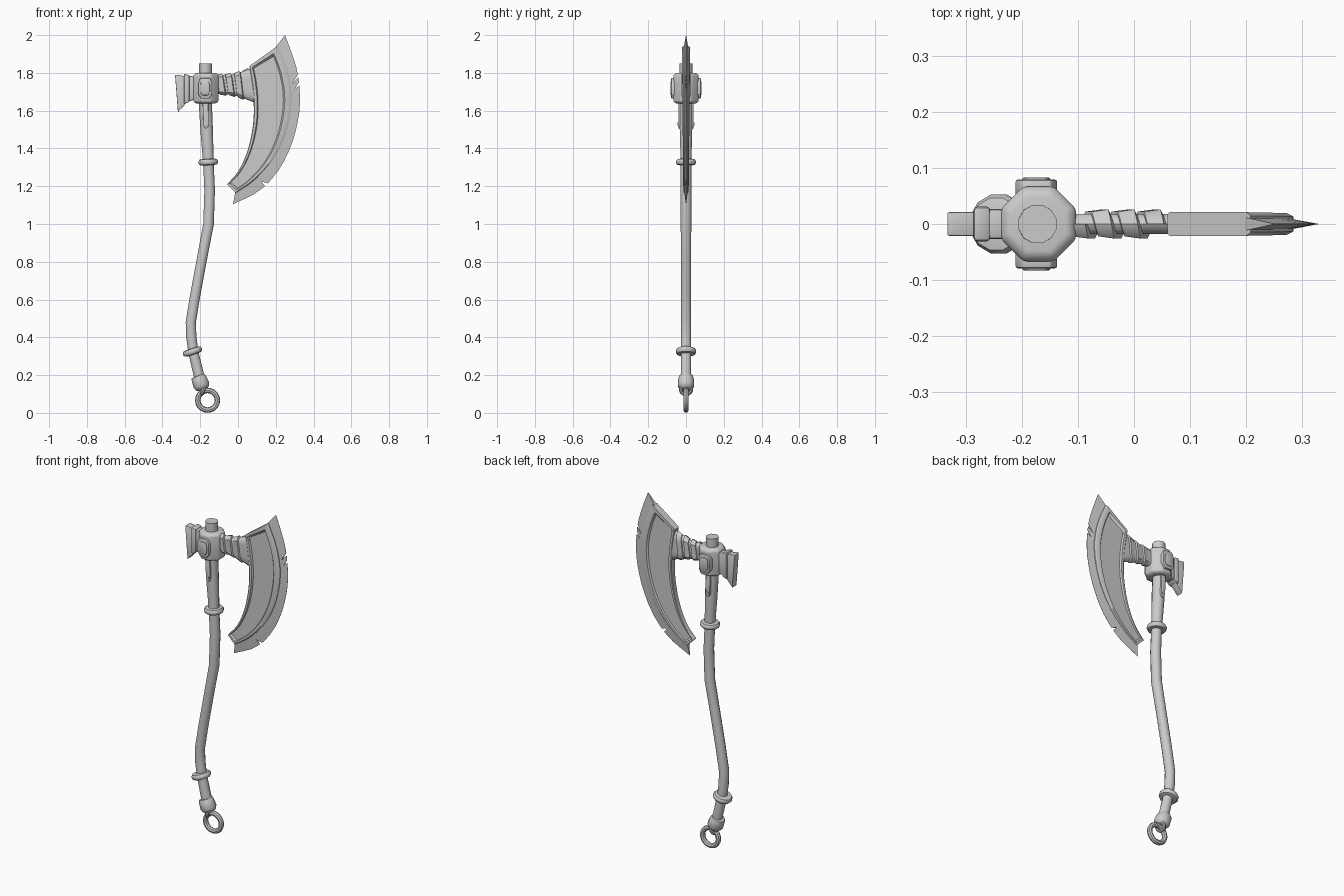
import bpy, bmesh
from math import sin, cos, pi
from mathutils import Vector, Matrix

if "Cube" in bpy.data.objects:
    bpy.data.objects.remove(bpy.data.objects["Cube"])


def finish(name, bm, bevel=0):
    bmesh.ops.recalc_face_normals(bm, faces=bm.faces)
    me = bpy.data.meshes.new(name)
    bm.to_mesh(me)
    bm.free()
    ob = bpy.data.objects.new(name, me)
    bpy.context.collection.objects.link(ob)
    bpy.ops.object.select_all(action='DESELECT')
    ob.select_set(True)
    bpy.context.view_layer.objects.active = ob
    if bevel:
        m = ob.modifiers.new("bevel", 'BEVEL')
        m.width, m.segments, m.limit_method = bevel, 2, 'ANGLE'
        bpy.ops.object.modifier_apply(modifier="bevel")
    bpy.ops.object.shade_smooth_by_angle(angle=0.6)
    return ob


def loft(name, rings, bevel=0, closed=False):
    bm = bmesh.new()
    rows = [[bm.verts.new(p) for p in r] for r in rings]
    n = len(rows[0])
    pairs = list(zip(rows, rows[1:])) + ([(rows[-1], rows[0])] if closed else [])
    for a, b in pairs:
        for i in range(n):
            j = (i + 1) % n
            bm.faces.new((a[i], a[j], b[j], b[i]))
    if not closed:
        bm.faces.new(rows[0])
        bm.faces.new(rows[-1])
    return finish(name, bm, bevel)


def disc(centre, axis, r, n=12):
    # ring of points around an axis lying in the xz plane
    d = Vector(axis).normalized()
    side = Vector((d.z, 0, -d.x))
    return [Vector(centre) + r * (cos(a) * side + sin(a) * Vector((0, 1, 0)))
            for a in [2 * pi * (i + .5) / n for i in range(n)]]


def turned(name, centre, axis, profile, n=12, bevel=0):
    # profile: (distance along axis, radius)
    d = Vector(axis).normalized()
    return loft(name, [disc(Vector(centre) + d * h, d, r, n) for h, r in profile], bevel)


def plate(name, outline, y0, y1, bevel=0):
    return loft(name, [[(x, y, z) for x, z in outline] for y in (y0, y1)], bevel)


def torus(name, centre, rot, major, minor, n=20, m=8):
    rings = [[Vector(centre) + rot @ Vector(((major + minor * cos(b)) * cos(a),
              (major + minor * cos(b)) * sin(a), minor * sin(b)))
              for b in [2 * pi * k / m for k in range(m)]]
             for a in [2 * pi * i / n for i in range(n)]]
    return loft(name, rings, closed=True)


def spline(pts, t):
    # smooth curve through (x, z) points
    f = t * (len(pts) - 1)
    i = min(int(f), len(pts) - 2)
    u = f - i
    p = [Vector(pts[k]) for k in (i, i + 1)]
    a = Vector(pts[i - 1]) if i else 2 * p[0] - p[1]
    b = Vector(pts[i + 2]) if i + 2 < len(pts) else 2 * p[1] - p[0]
    return .5 * (2 * p[0] + (p[1] - a) * u + (2 * a - 5 * p[0] + 4 * p[1] - b) * u * u
                 + (3 * p[0] - a - 3 * p[1] + b) * u ** 3)


# curved handle: x, z, radius
path = [(-.172, 1.85, .035), (-.173, 1.64, .036), (-.165, 1.48, .034), (-.157, 1.33, .029),
        (-.15, 1.18, .029), (-.156, 1.0, .029), (-.19, .82, .028), (-.227, .62, .028),
        (-.25, .48, .028), (-.247, .40, .028), (-.236, .32, .028), (-.20, .17, .029)]
rings = []
for i, (x, z, r) in enumerate(path):
    a, b = path[max(i - 1, 0)], path[min(i + 1, len(path) - 1)]
    rings.append(disc((x, 0, z), (b[0] - a[0], 0, b[1] - a[1]), r))
loft("handle", rings)

# grip rings and end cap
band = [(-.017, .034), (-.014, .048), (-.005, .054), (.005, .054), (.014, .048), (.017, .034)]
turned("upper_grip_ring", (-.158, 0, 1.328), (-.05, 0, 1), band)
turned("lower_grip_ring", (-.241, 0, .325), (-.33, 0, 1), band)
turned("end_cap", (-.2, 0, .163), (-.4, 0, 1),
       [(-.043, .024), (-.036, .036), (-.018, .045), (.018, .042), (.034, .037), (.036, .028)])

# hanging loop and ring
torus("cap_loop", (-.183, 0, .122), Matrix.Rotation(.4, 3, 'Y') @ Matrix.Rotation(pi / 2, 3, 'Y'),
      .027, .010, 14)
torus("pommel_ring", (-.161, 0, .067), Matrix.Rotation(pi / 2, 3, 'X'), .052, .0145)

# octagonal head socket with bosses and handle straps on both sides
turned("head_socket", (-.17, 0, 1.72), (0, 0, 1),
       [(-.082, .056), (-.072, .072), (.068, .072), (.08, .058)], 8, .006)
hexagon = [(-.026, .054), (.026, .054), (.037, .03), (.037, -.03), (.022, -.054), (-.022, -.054),
           (-.037, -.03), (-.037, .03)]
for s, side in ((-1, "front"), (1, "back")):
    for label, k, y in (("boss", 1, .079), ("boss_cap", .68, .083)):
        plate(f"{side}_{label}", [(-.174 + x * k, 1.718 + z * k) for x, z in hexagon],
              s * .05, s * y, .004)
    tongue = [(-.188, 1.66), (-.158, 1.66), (-.155, 1.525), (-.16, 1.51), (-.169, 1.505),
              (-.178, 1.51), (-.183, 1.525)]
    plate(f"{side}_strap", tongue, s * .02, s * .041, .003)
    plate(f"{side}_rivet", [(-.169 + .008 * cos(k * pi / 4), 1.53 + .008 * sin(k * pi / 4))
                            for k in range(8)], s * .03, s * .044)

# rear poll with its collar bands
plate("poll", [(-.333, 1.787), (-.325, 1.79), (-.265, 1.78), (-.265, 1.65), (-.318, 1.592)],
      -.021, .021, .003)


def block(name, x0, x1, top, bottom, half):
    plate(name, [(x0, top), (x1, top - .008), (x1, bottom + .012), (x0, bottom)], -half, half, .007)


block("poll_band_outer", -.286, -.256, 1.795, 1.635, .031)
block("poll_band_inner", -.262, -.215, 1.785, 1.65, .027)

# neck between socket and blade: x, centre z, half height
neck = [(-.12, 1.738, .048), (-.03, 1.738, .053), (.03, 1.737, .072), (.085, 1.737, .094)]


def neck_at(x):
    x = min(max(x, neck[0][0]), neck[-1][0])
    for a, b in zip(neck, neck[1:]):
        if x <= b[0]:
            u = (x - a[0]) / (b[0] - a[0])
            return a[1] + u * (b[1] - a[1]), a[2] + u * (b[2] - a[2])


def neck_point(x, ang, grow):
    zc, h = neck_at(x)
    y = max(-.7, min(.7, cos(ang))) / .7
    return (x, y * (.018 + grow), zc + sin(ang) * (h + grow))


loft("neck", [[neck_point(x, k * pi / 8, 0) for k in range(16)] for x, _, _ in neck])

# strap wound around the neck
wrap = []
for i in range(49):
    ang = pi / 2 + i * 2 * pi / 16
    x = -.10 + .14 * i / 48
    wrap.append([neck_point(x + dx, ang, g) for dx, g in
                 ((-.019, -.004), (-.016, .004), (.013, .008), (.019, -.004))])
loft("neck_wrap", wrap)

# blade body: raised rim around a sunken panel
inner = [(.06, 1.836), (.075, 1.74), (.083, 1.64), (.08, 1.53), (.053, 1.396), (.005, 1.285),
         (-.058, 1.21)]
outer = [(.208, 1.942), (.259, 1.82), (.284, 1.69), (.274, 1.565), (.238, 1.44), (.17, 1.32),
         (.08, 1.227), (-.012, 1.165)]
cross = [(0, .85), (.02, 1), (.09, 1), (.12, .5), (.78, .5), (.82, 1), (.95, 1), (1, .7)]
ts = [0, .025, .04] + [i / 18 for i in range(1, 18)] + [.965, .98, 1]
body = []
for t in ts:
    a, b = spline(inner, t), spline(outer, t)
    thick = .021 - .007 * t
    front, back = [], []
    for s, h in cross:
        p = a.lerp(b, s)
        h = thick * (max(h, 1 if .1 < s < .8 else h) if t < .03 or t > .97 else h)
        front.append((p.x, -h, p.y))
        back.append((p.x, h, p.y))
    body.append(front + back[::-1])
loft("blade_body", body)

# sharp cutting edge with battle notches
edge = [(.249, 2.0), (.29, 1.89), (.317, 1.79), (.328, 1.66), (.317, 1.545), (.28, 1.412),
        (.212, 1.28), (.11, 1.174), (-.026, 1.105)]
marks = [(i / 20, 0) for i in range(21)]
for t, depth in ((.257, .6), (.298, .45), (.83, .5)):
    marks = [m for m in marks if abs(m[0] - t) > .012]
    marks += [(t - .008, 0), (t, depth), (t + .008, 0)]
rows = []
for t, cut in sorted(marks):
    root = spline(inner, t).lerp(spline(outer, t), .93)
    tip = spline(edge, t).lerp(root, cut)
    y = .012 - .003 * t
    rows.append([(root.x, -y, root.y), (tip.x, -.0005 - y * cut, tip.y),
                 (tip.x, .0005 + y * cut, tip.y), (root.x, y, root.y)])
loft("cutting_edge", rows)
